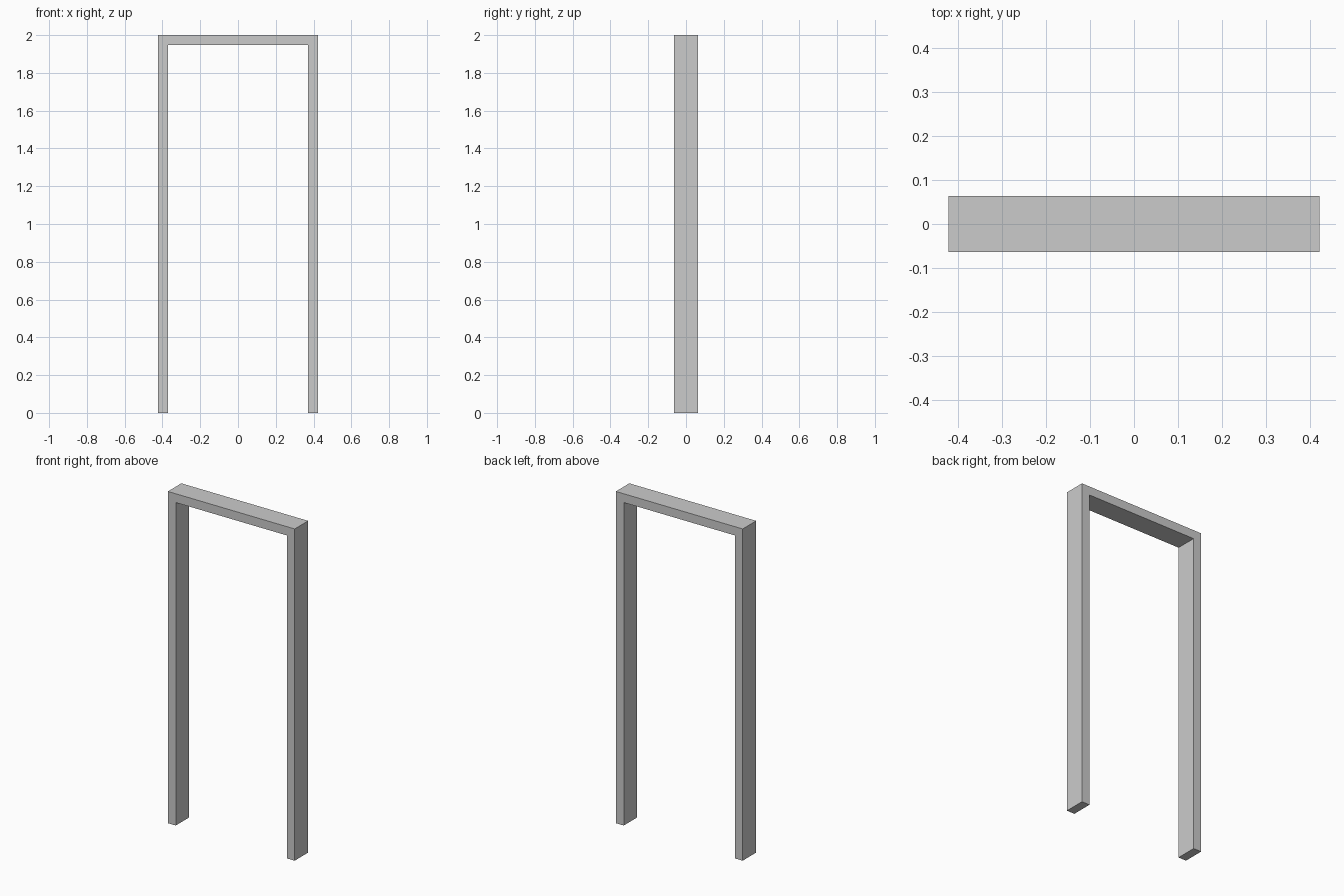
import bpy

if "Cube" in bpy.data.objects:
    bpy.data.objects.remove(bpy.data.objects["Cube"])

HALF_WIDTH = 0.423
DEPTH = 0.128
THICK = 0.053
HEIGHT = 2.0


def box(name, size, centre):
    bpy.ops.mesh.primitive_cube_add(size=1, location=centre)
    obj = bpy.context.object
    obj.name = name
    obj.scale = size
    bpy.ops.object.transform_apply(location=False, rotation=False, scale=True)
    return obj


# Side jambs
post_height = HEIGHT - THICK
for name, side in (("left_jamb", -1), ("right_jamb", 1)):
    box(name, (THICK, DEPTH, post_height),
        (side * (HALF_WIDTH - THICK / 2), 0, post_height / 2))

# Head piece resting on both jambs
box("head_jamb", (HALF_WIDTH * 2, DEPTH, THICK), (0, 0, HEIGHT - THICK / 2))
